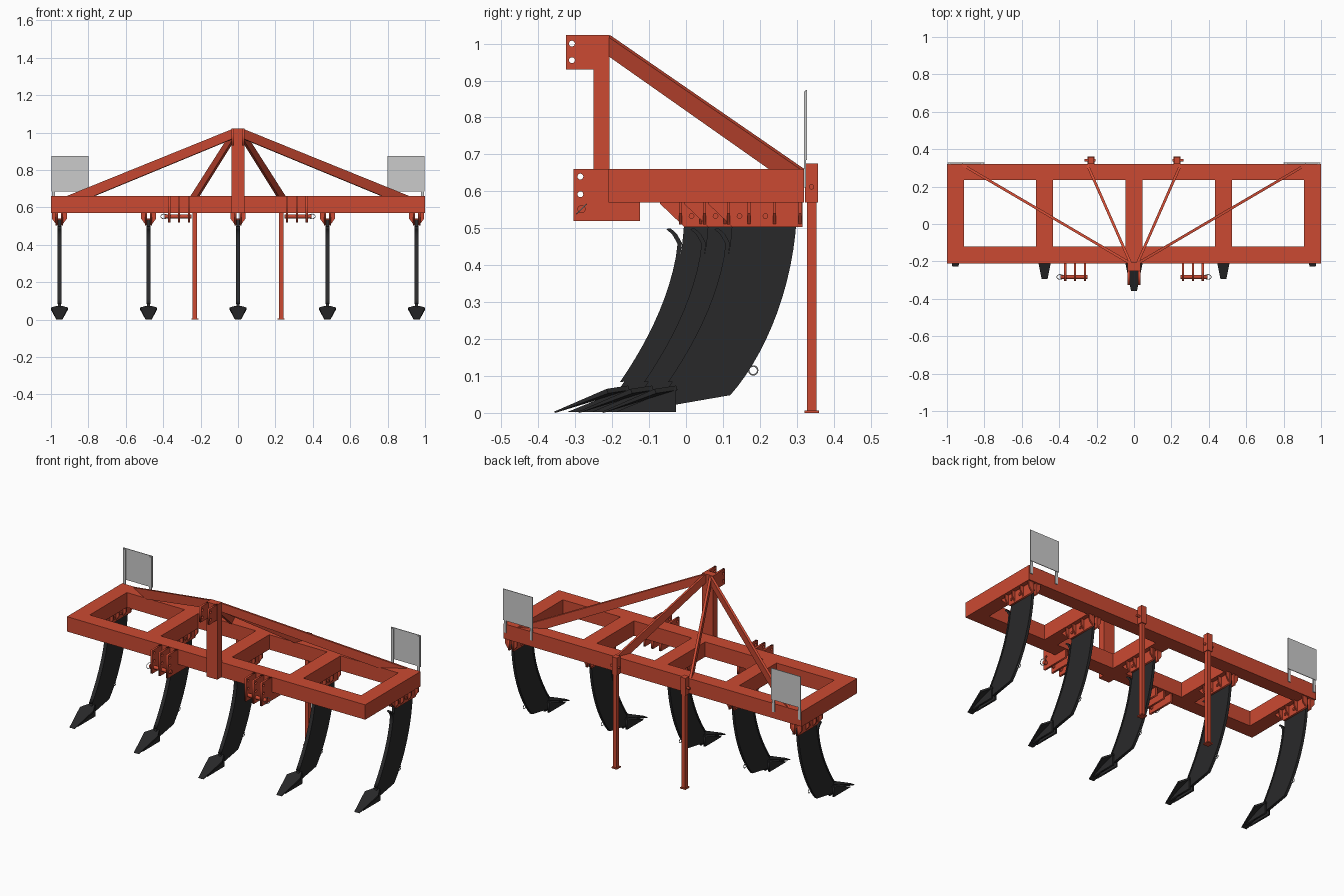
import bpy, bmesh, math
from mathutils import Vector
from mathutils.geometry import interpolate_bezier

if "Cube" in bpy.data.objects:
    bpy.data.objects.remove(bpy.data.objects["Cube"])


def material(name, rgb):
    m = bpy.data.materials.new(name)
    m.diffuse_color = (*rgb, 1)
    m.use_nodes = True
    m.node_tree.nodes["Principled BSDF"].inputs["Base Color"].default_value = m.diffuse_color
    return m


RED = material("red_paint", (0.60, 0.068, 0.032))
BLACK = material("black_steel", (0.022, 0.022, 0.023))


def finish(ob, name, mat):
    ob.name = name
    if mat:
        ob.data.materials.append(mat)
    return ob


def mesh(name, verts, faces, mat):
    bm = bmesh.new()
    vs = [bm.verts.new(v) for v in verts]
    for f in faces:
        bm.faces.new([vs[i] for i in f])
    bmesh.ops.recalc_face_normals(bm, faces=bm.faces)
    me = bpy.data.meshes.new(name)
    bm.to_mesh(me)
    bm.free()
    ob = bpy.data.objects.new(name, me)
    bpy.context.collection.objects.link(ob)
    return finish(ob, name, mat)


def loft(name, a, b, mat):
    """Solid between two matching outlines."""
    n = len(a)
    faces = [tuple(range(n)), tuple(range(n, 2 * n))]
    faces += [(i, (i + 1) % n, (i + 1) % n + n, i + n) for i in range(n)]
    return mesh(name, a + b, faces, mat)


def box(name, x0, x1, y0, y1, z0, z1, mat=RED):
    lo = [(x0, y0, z0), (x1, y0, z0), (x1, y1, z0), (x0, y1, z0)]
    return loft(name, lo, [(x, y, z1) for x, y, _ in lo], mat)


def plate(name, x, thick, outline, mat=RED, holes=(), r=0.008):
    """Flat plate in the y-z plane, with round holes."""
    cu = bpy.data.curves.new(name, 'CURVE')
    cu.dimensions, cu.fill_mode, cu.extrude = '2D', 'BOTH', thick / 2
    rings = [outline] + [[(hy + r * math.cos(i * math.pi / 8), hz + r * math.sin(i * math.pi / 8))
                          for i in range(16)] for hy, hz in holes]
    for ring in rings:
        sp = cu.splines.new('POLY')
        sp.points.add(len(ring) - 1)
        for p, (y, z) in zip(sp.points, ring):
            p.co = (y, z, 0, 1)
        sp.use_cyclic_u = True
    ob = bpy.data.objects.new(name, cu)
    bpy.context.collection.objects.link(ob)
    ob.location.x = x
    ob.rotation_euler = (math.pi / 2, 0, math.pi / 2)
    bpy.ops.object.select_all(action='DESELECT')
    ob.select_set(True)
    bpy.context.view_layer.objects.active = ob
    bpy.ops.object.convert(target='MESH')
    return finish(bpy.context.object, name, mat)


def rod(name, x0, x1, y, z, r, mat=RED, sides=16):
    bpy.ops.mesh.primitive_cylinder_add(vertices=sides, radius=r, depth=abs(x1 - x0),
                                        location=((x0 + x1) / 2, y, z), rotation=(0, math.pi / 2, 0))
    if sides > 8:
        bpy.ops.object.shade_smooth_by_angle()
    return finish(bpy.context.object, name, mat)


def ring(name, loc, rot, R, r, mat=None):
    bpy.ops.mesh.primitive_torus_add(location=loc, rotation=rot, major_radius=R, minor_radius=r,
                                     major_segments=20, minor_segments=6)
    bpy.ops.object.shade_smooth_by_angle()
    return finish(bpy.context.object, name, mat)


def bezier(a, b, c, d, n):
    pts = interpolate_bezier(*[Vector((*p, 0)) for p in (a, b, c, d)], n)
    return [(p.x, p.y) for p in pts]


# main frame
box("front_beam", -1, 1, -0.21, -0.12, 0.57, 0.66)
box("rear_beam", -1, 1, 0.235, 0.32, 0.57, 0.66)
for x in (-0.955, -0.478, 0, 0.478, 0.955):
    box("cross_beam", x - 0.045, x + 0.045, -0.12, 0.235, 0.57, 0.66)

# mast and top hitch
box("mast", -0.036, 0.036, -0.25, -0.207, 0.57, 1.023)
for s in (-1, 1):
    plate("top_hitch_plate", s * 0.028, 0.012,
          [(-0.325, 0.93), (-0.24, 0.93), (-0.24, 1.023), (-0.325, 1.023)],
          holes=[(-0.309, 1.0), (-0.309, 0.955)])

# flat braces from the mast to the rear beam
prof = [(0, 1.022), (0, 0.97), (0.84, 0.658), (1, 0.658)]
for s in (-1, 1):
    for nm, x0, x1 in (("inner_brace", 0.018, 0.25), ("outer_brace", 0.02, 0.92)):
        a, b = Vector((s * x0, -0.21, 0)), Vector((s * x1, 0.318, 0))
        side = (b - a).cross(Vector((0, 0, 1))).normalized() * 0.007
        rows = [[tuple(a.lerp(b, t) + k * side + Vector((0, 0, z))) for t, z in prof] for k in (-1, 1)]
        loft(nm, *rows, RED)

# lower hitches with pins
lug = [(-0.305, 0.52), (-0.125, 0.52), (-0.125, 0.57), (-0.21, 0.57), (-0.21, 0.66), (-0.305, 0.66)]
for s in (-1, 1):
    for x in (0.262, 0.315, 0.368):
        plate("lower_hitch_plate", s * x, 0.012, lug, holes=[(-0.286, 0.64), (-0.286, 0.592)])
    rod("hitch_pin", s * 0.248, s * 0.392, -0.283, 0.552, 0.011)
    ring("pin_clip", (s * 0.395, -0.283, 0.552), (math.pi / 4, 0, 0), 0.018, 0.002)

# shanks, each with bracket, shin and point, set back towards the sides
front = bezier((0.125, 0.535), (0.125, 0.37), (0.055, 0.22), (-0.037, 0.085), 14)
rear = bezier((0.12, 0.048), (0.21, 0.15), (0.29, 0.33), (0.30, 0.535), 14)
shank = front + [(-0.06, 0.05), (-0.03, 0.022)] + rear
shin_line = [(0.088, 0.5), (0.105, 0.485), (0.119, 0.46)] + [p for p in front if p[1] < 0.445]
shin = shin_line + [(y - 0.012, z - 0.002) for y, z in reversed(shin_line)]
bracket = [(0.06, 0.572), (0.06, 0.566), (0.125, 0.504), (0.315, 0.504), (0.315, 0.572)]
for x, d in ((-0.955, 0), (-0.478, -0.065), (0, -0.13), (0.478, -0.065), (0.955, 0)):
    def move(pts):
        return [(y + d, z) for y, z in pts]
    plate("shank", x, 0.016, move(shank), BLACK)
    plate("shin", x, 0.022, move(shin), BLACK)
    for s in (-1, 1):
        plate("shank_bracket", x + s * 0.014, 0.011, move(bracket))
        for y in (0.115, 0.17, 0.24, 0.309):
            tri = [(x + s * 0.018, 0.572), (x + s * 0.04, 0.572), (x + s * 0.04, 0.54), (x + s * 0.018, 0.51)]
            loft("bracket_gusset", [(a, y + d - 0.004, z) for a, z in tri],
                 [(a, y + d + 0.004, z) for a, z in tri], RED)
        # side of the share under the point
        plate("point_side", x + s * 0.013, 0.01,
              move([(-0.19, 0.003), (-0.027, 0.003), (-0.027, 0.07), (-0.05, 0.06)]), BLACK)
    for y in (0.145, 0.215):
        rod("bracket_bolt", x - 0.026, x + 0.026, y + d, 0.533, 0.008, RED, 6)
    # arrow shaped point
    kite = [(-0.016, -0.228, 0.003), (0.016, -0.228, 0.003), (0.045, -0.085, 0.065),
            (0.014, -0.027, 0.074), (-0.014, -0.027, 0.074), (-0.045, -0.085, 0.065)]
    top = [(x + a, y + d, z) for a, y, z in kite]
    low = [(x + a, y + d + 0.004, max(z - 0.012, 0.0)) for a, y, z in kite]
    loft("point", top, low, BLACK)
    ring("shank_clip", (x, 0.182 + d, 0.115), (0, math.pi / 2, 0), 0.012, 0.002)

# parking stands
for s in (-1, 1):
    x = s * 0.23
    box("stand_leg", x - 0.012, x + 0.012, 0.328, 0.353, 0.004, 0.66)
    box("stand_foot", x - 0.018, x + 0.018, 0.321, 0.36, 0, 0.007)
    box("stand_sleeve", x - 0.017, x + 0.017, 0.322, 0.358, 0.57, 0.675)
    rod("stand_pin", x - s * 0.025, x + s * 0.035, 0.34, 0.612, 0.007)

# marker boards on two small posts
for s in (-1, 1):
    a, b = sorted((s * 0.8, s * 0.998))
    box("marker_board", a, b, 0.324, 0.328, 0.685, 0.875, None)
    for x in (0.812, 0.986):
        box("marker_post", s * x - 0.008, s * x + 0.008, 0.319, 0.325, 0.61, 0.87, None)
